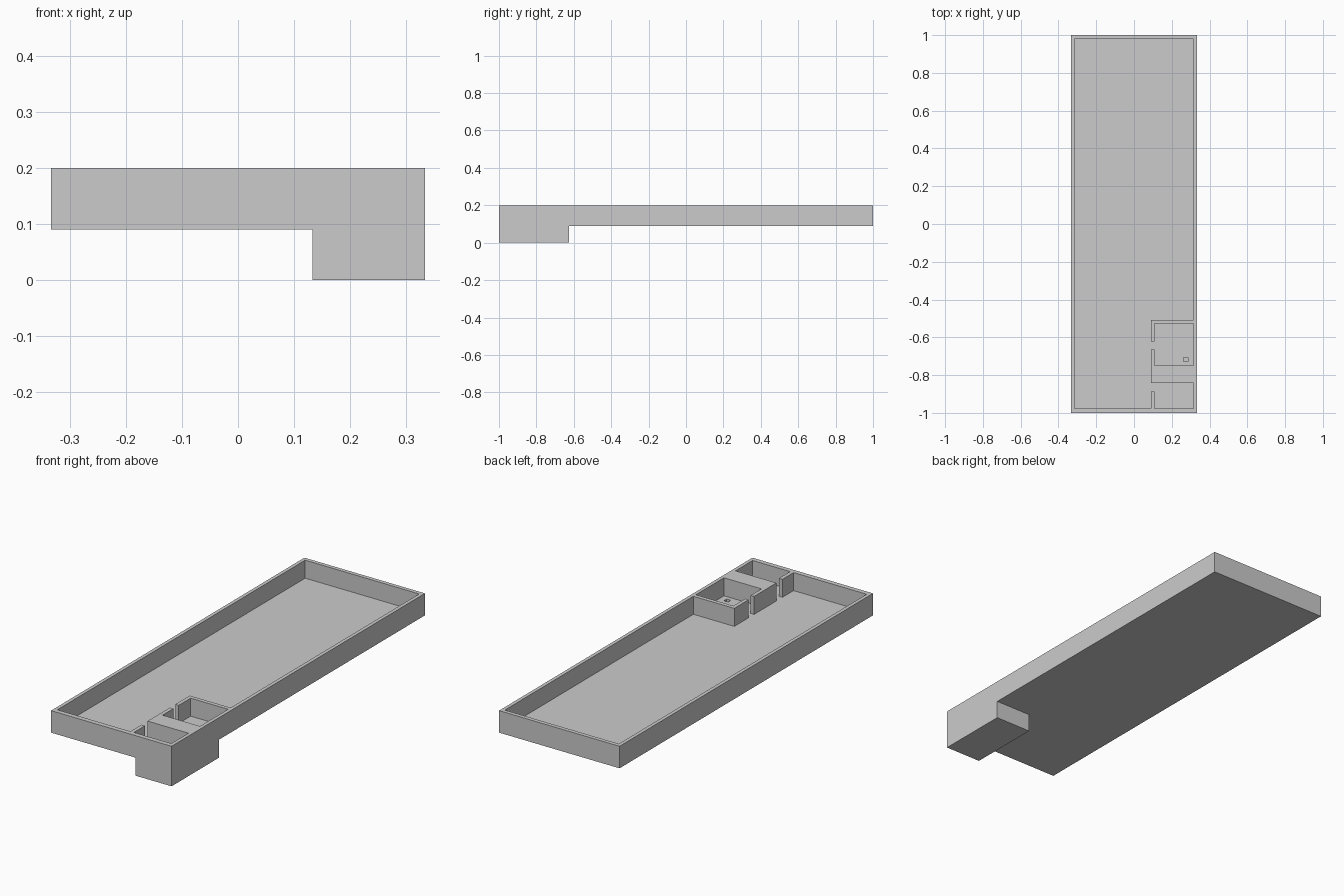
import bpy
import bmesh

# Remove the default cube only
cube = bpy.data.objects.get("Cube")
if cube:
    bpy.data.objects.remove(cube, do_unlink=True)

GREY = (0.6, 0.6, 0.6, 1.0)
mat = bpy.data.materials.new("plain grey")
mat.use_nodes = True
mat.diffuse_color = GREY
mat.node_tree.nodes["Principled BSDF"].inputs["Base Color"].default_value = GREY


def prism(name, outline, bottom, top):
    """Extrude a flat outline into a closed solid."""
    bm = bmesh.new()
    face = bm.faces.new([bm.verts.new((x, y, bottom)) for x, y in outline])
    grown = bmesh.ops.extrude_face_region(bm, geom=[face])["geom"]
    moved = [v for v in grown if isinstance(v, bmesh.types.BMVert)]
    bmesh.ops.translate(bm, verts=moved, vec=(0, 0, top - bottom))
    bmesh.ops.recalc_face_normals(bm, faces=bm.faces)
    mesh = bpy.data.meshes.new(name)
    bm.to_mesh(mesh)
    bm.free()
    mesh.materials.append(mat)
    obj = bpy.data.objects.new(name, mesh)
    bpy.context.collection.objects.link(obj)
    return obj


def rect(x0, x1, y0, y1):
    return [(x0, y0), (x1, y0), (x1, y1), (x0, y1)]


def boolean(target, tool, operation):
    """Apply a boolean and drop the tool object."""
    tool.hide_render = True
    mod = target.modifiers.new(operation, "BOOLEAN")
    mod.operation, mod.solver, mod.object = operation, "EXACT", tool
    bpy.context.view_layer.objects.active = target
    bpy.ops.object.modifier_apply(modifier=mod.name)
    bpy.data.objects.remove(tool, do_unlink=True)


# Main levels and wall lines
HALF_W, HALF_L = 0.333, 1.0
BASE, FLOOR, TOP = 0.09, 0.11, 0.2
ABOVE = TOP + 0.1
SIDE, FRONT, BACK = 0.315, -0.976, 0.98
WALL_OUT, WALL_IN = 0.089, 0.108

# Long tray slab, with the deeper foot under the front left corner
tray = prism("tray", rect(-HALF_W, HALF_W, -HALF_L, HALF_L), BASE, TOP)
foot = prism("foot", rect(0.133, HALF_W, -HALF_L, -0.625), 0, FLOOR - 0.01)
boolean(tray, foot, "UNION")

# One continuous pocket: main floor, small front room, and rear room,
# each room joined to the main floor by a doorway
pocket_outline = [
    (-SIDE, FRONT), (WALL_OUT, FRONT),
    (WALL_OUT, -0.888), (WALL_IN, -0.888),
    (WALL_IN, FRONT), (SIDE, FRONT),
    (SIDE, -0.841), (WALL_OUT, -0.841),
    (WALL_OUT, -0.665), (WALL_IN, -0.665),
    (WALL_IN, -0.75), (SIDE, -0.75),
    (SIDE, -0.528), (WALL_IN, -0.528),
    (WALL_IN, -0.622), (WALL_OUT, -0.622),
    (WALL_OUT, -0.508), (SIDE, -0.508),
    (SIDE, BACK), (-SIDE, BACK),
]
boolean(tray, prism("pocket", pocket_outline, FLOOR, ABOVE), "DIFFERENCE")

# Small square shaft sunk into the rear room floor
shaft = prism("shaft", rect(0.262, 0.285, -0.728, -0.706), 0.02, ABOVE)
boolean(tray, shaft, "DIFFERENCE")
